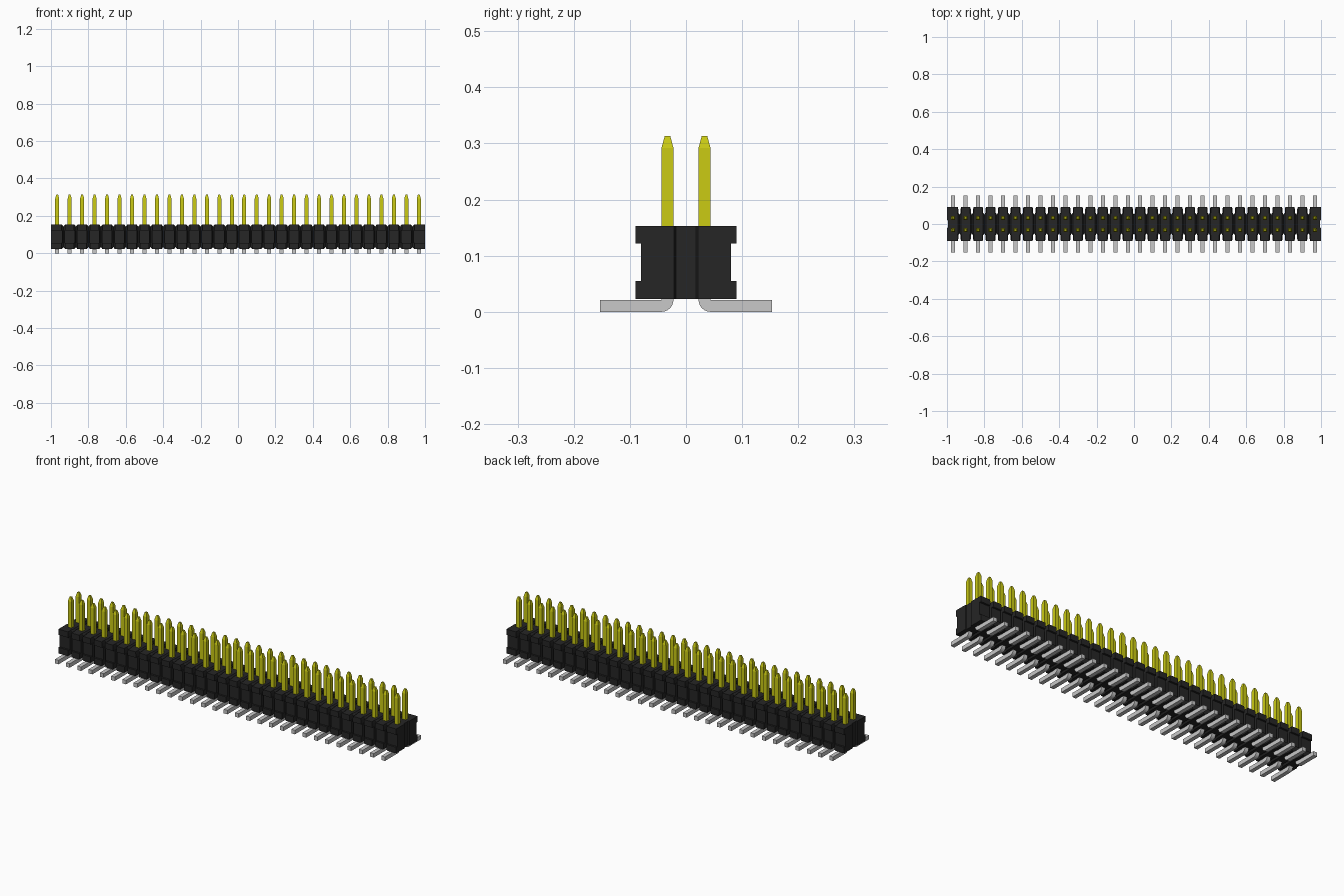
import bpy, bmesh, math

cube = bpy.data.objects.get("Cube")
if cube:
    bpy.data.objects.remove(cube, do_unlink=True)

COLUMNS = 30
PITCH = 2 / COLUMNS
HALF = PITCH / 2
FIRST = -1 + HALF      # x of the first column
ROW = 0.033            # y of each pin row
PIN = 0.0107           # half thickness of a pin


def material(name, color):
    m = bpy.data.materials.new(name)
    m.diffuse_color = (*color, 1)
    m.use_nodes = True
    bsdf = m.node_tree.nodes["Principled BSDF"]
    bsdf.inputs["Base Color"].default_value = (*color, 1)
    bsdf.inputs["Roughness"].default_value = 0.5
    return m


black = material("black plastic", (0.019, 0.019, 0.019))
gold = material("yellow metal", (0.60, 0.60, 0.007))
tin = material("pale grey metal", (0.58, 0.58, 0.58))


def loft(bm, rings):
    """Skin a stack of closed rings and cap both ends."""
    loops = [[bm.verts.new(p) for p in ring] for ring in rings]
    n = len(loops[0])
    for a, b in zip(loops, loops[1:]):
        for i in range(n):
            j = (i + 1) % n
            bm.faces.new((a[i], a[j], b[j], b[i]))
    bm.faces.new(loops[0][::-1])
    bm.faces.new(loops[-1])


def finish(bm, name, mat):
    bmesh.ops.recalc_face_normals(bm, faces=bm.faces[:])
    mesh = bpy.data.meshes.new(name)
    bm.to_mesh(mesh)
    bm.free()
    mesh.materials.append(mat)
    obj = bpy.data.objects.new(name, mesh)
    bpy.context.collection.objects.link(obj)
    return obj


def repeat(obj):
    """Copy a contact to the other row and along all columns."""
    mirror = obj.modifiers.new("other_row", "MIRROR")
    mirror.use_axis = (False, True, False)
    array = obj.modifiers.new("columns", "ARRAY")
    array.count = COLUMNS
    array.use_relative_offset = False
    array.use_constant_offset = True
    array.constant_offset_displace = (PITCH, 0, 0)


# Housing: one notched block per column, waisted front and back
def side(w, depth, end):
    """Outline of one x side of a block, from -y to +y."""
    if end:   # flat end wall with a shallow centre groove
        g = HALF - 0.005
        return [(HALF, -depth), (HALF, -0.05), (HALF, -0.021), (g, -0.018),
                (g, 0.018), (HALF, 0.021), (HALF, 0.05), (HALF, depth)]
    n = min(w, HALF - 0.006) - (0.003 if depth > 0.085 else 0)
    return [(n, -depth), (n, -0.06), (w, -0.05), (w, -0.02),
            (w, 0.02), (w, 0.05), (n, 0.06), (n, depth)]


# (height, half depth, half width)
levels = [(0.023, 0.09, HALF - 0.008), (0.033, 0.09, HALF),
          (0.055, 0.09, HALF), (0.055, 0.08, HALF),
          (0.122, 0.08, HALF), (0.122, 0.09, HALF),
          (0.143, 0.09, HALF), (0.153, 0.09, HALF - 0.008)]
bm = bmesh.new()
for c in range(COLUMNS):
    x0 = FIRST + c * PITCH
    rings = []
    for z, depth, w in levels:
        right = side(w, depth, c == COLUMNS - 1)
        left = side(w, depth, c == 0)
        rings.append([(x0 + x, y, z) for x, y in right] +
                     [(x0 - x, y, z) for x, y in reversed(left)])
    loft(bm, rings)
finish(bm, "housing", black)

# Upright pins with tapered tips
bm = bmesh.new()
corners = [(-1, -1), (1, -1), (1, 1), (-1, 1)]
loft(bm, [[(FIRST + sx * r, ROW + sy * r, z) for sx, sy in corners]
          for z, r in [(0.03, PIN), (0.292, PIN), (0.313, 0.005)]])
repeat(finish(bm, "upright_pins", gold))

# Flat solder feet with a rounded heel
inner, top = ROW - PIN, 2 * PIN
heel = [(inner + top * (1 - math.cos(a)), top * (1 - math.sin(a)))
        for a in (math.radians(15 * i) for i in range(7))]
profile = [(inner, 0.03)] + heel + [(0.153, 0), (0.153, top),
                                   (inner + top, top), (inner + top, 0.03)]
bm = bmesh.new()
loft(bm, [[(FIRST + x, y, z) for y, z in profile] for x in (-PIN, PIN)])
repeat(finish(bm, "solder_feet", tin))
